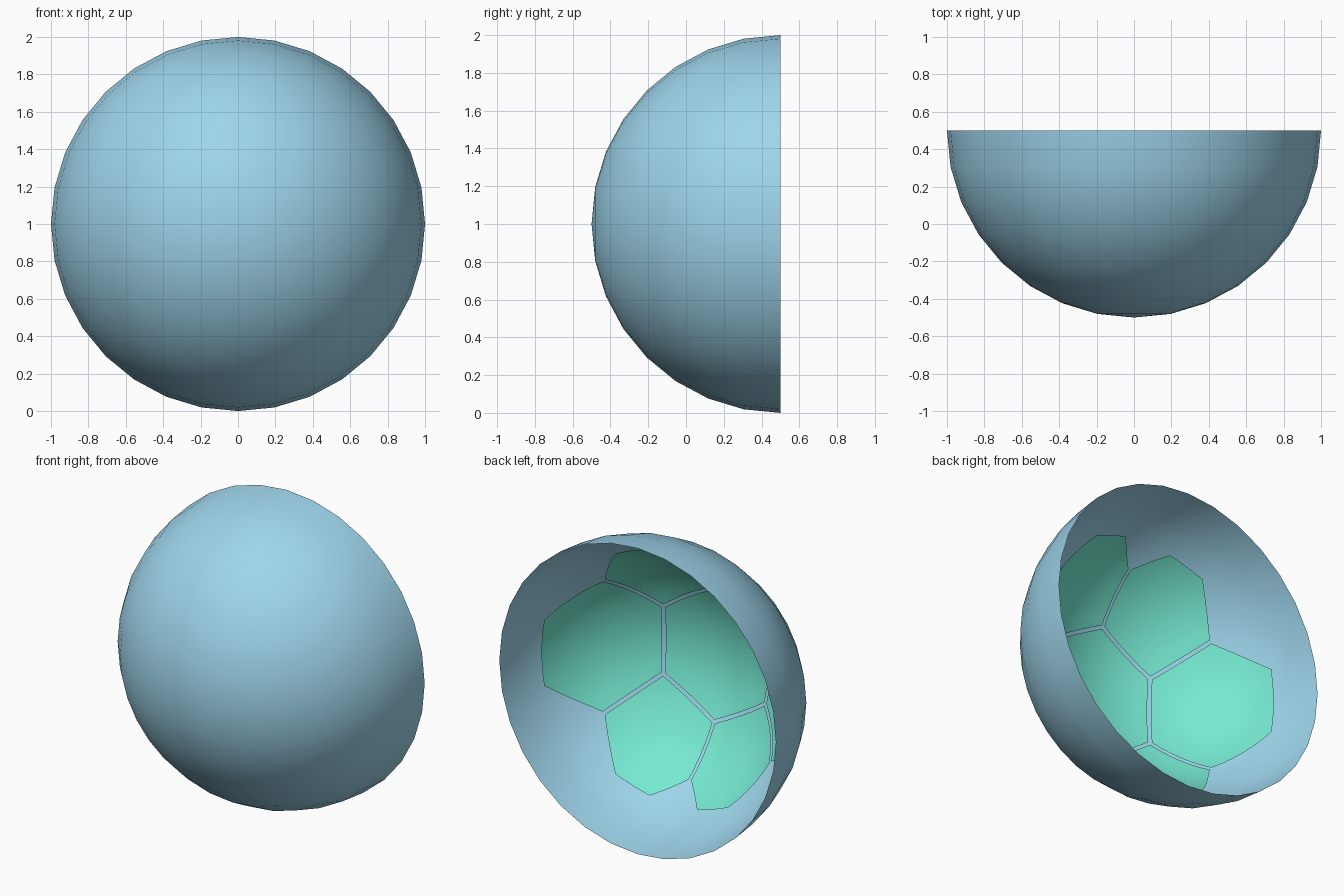
import bpy, bmesh
from math import sin, cos, radians, pi
from mathutils import Vector, Matrix

if "Cube" in bpy.data.objects:
    bpy.data.objects.remove(bpy.data.objects["Cube"])

CENTRE = Vector((0, 0.5, 1))
PANEL_RADIUS = 0.9
GAP = 0.97      # panel size relative to its grid cell
DIV = 6         # subdivisions along each panel edge


def material(name, colour):
    m = bpy.data.materials.new(name)
    m.diffuse_color = (*colour, 1)
    m.use_nodes = True
    m.node_tree.nodes["Principled BSDF"].inputs["Base Color"].default_value = m.diffuse_color
    return m


def finish(bm, name, mat):
    mesh = bpy.data.meshes.new(name)
    bm.to_mesh(mesh)
    bm.free()
    mesh.materials.append(mat)
    mesh.shade_smooth()
    obj = bpy.data.objects.new(name, mesh)
    bpy.context.collection.objects.link(obj)
    obj.location = CENTRE
    return obj


blue = material("shell_blue", (0.34, 0.66, 0.83))
green = material("panel_green", (0.18, 0.82, 0.64))

# Hemispherical shell, open towards the back
bm = bmesh.new()
bmesh.ops.create_uvsphere(bm, u_segments=32, v_segments=16, radius=1,
                          matrix=Matrix.Rotation(pi / 2, 4, 'X'))
bmesh.ops.delete(bm, geom=[v for v in bm.verts if v.co.y > 0.01], context='VERTS')
finish(bm, "dome_shell", blue)

# Honeycomb grid rows (in hexagon radii) and their latitude in degrees
ROWS = {0: 0, 0.5: 14.2, 1: 29, 2: 53.3, 2.5: 63.8}


def on_sphere(col, row):
    """Direction of a grid corner; columns are 25 degrees of longitude apart."""
    lon = radians(25 * col)
    lat = radians(ROWS[abs(row)]) * (1 if row >= 0 else -1)
    return Vector((cos(lat) * sin(lon), -cos(lat) * cos(lon), sin(lat)))


def hex_panel(name, col, row):
    """Curved hexagonal panel facing the open side."""
    offsets = [(0, 1), (1, 0.5), (1, -0.5), (0, -1), (-1, -0.5), (-1, 0.5)]
    corners = [on_sphere(col + dc, row + dr) for dc, dr in offsets]
    mid = sum(corners, Vector()).normalized()
    corners = [mid.lerp(c, GAP).normalized() for c in corners]
    bm = bmesh.new()
    for a, b in zip(corners, corners[1:] + corners[:1]):
        grid = {}
        for i in range(DIV + 1):
            for j in range(DIV + 1 - i):
                p = mid * (DIV - i - j) + a * i + b * j
                grid[i, j] = bm.verts.new(p.normalized() * PANEL_RADIUS)
        for i in range(DIV):
            for j in range(DIV - i):
                bm.faces.new((grid[i, j], grid[i + 1, j], grid[i, j + 1]))
                if i + j < DIV - 1:
                    bm.faces.new((grid[i + 1, j], grid[i + 1, j + 1], grid[i, j + 1]))
    bmesh.ops.remove_doubles(bm, verts=bm.verts, dist=1e-4)
    for f in bm.faces:
        f.normal_update()
        if f.normal.dot(f.calc_center_median()) > 0:
            f.normal_flip()
    finish(bm, name, green)


# One central panel with six around it
hex_panel("panel_centre", 0, 0)
for side, s in (("right", 1), ("left", -1)):
    hex_panel(f"panel_{side}", 2 * s, 0)
    hex_panel(f"panel_upper_{side}", s, 1.5)
    hex_panel(f"panel_lower_{side}", s, -1.5)
